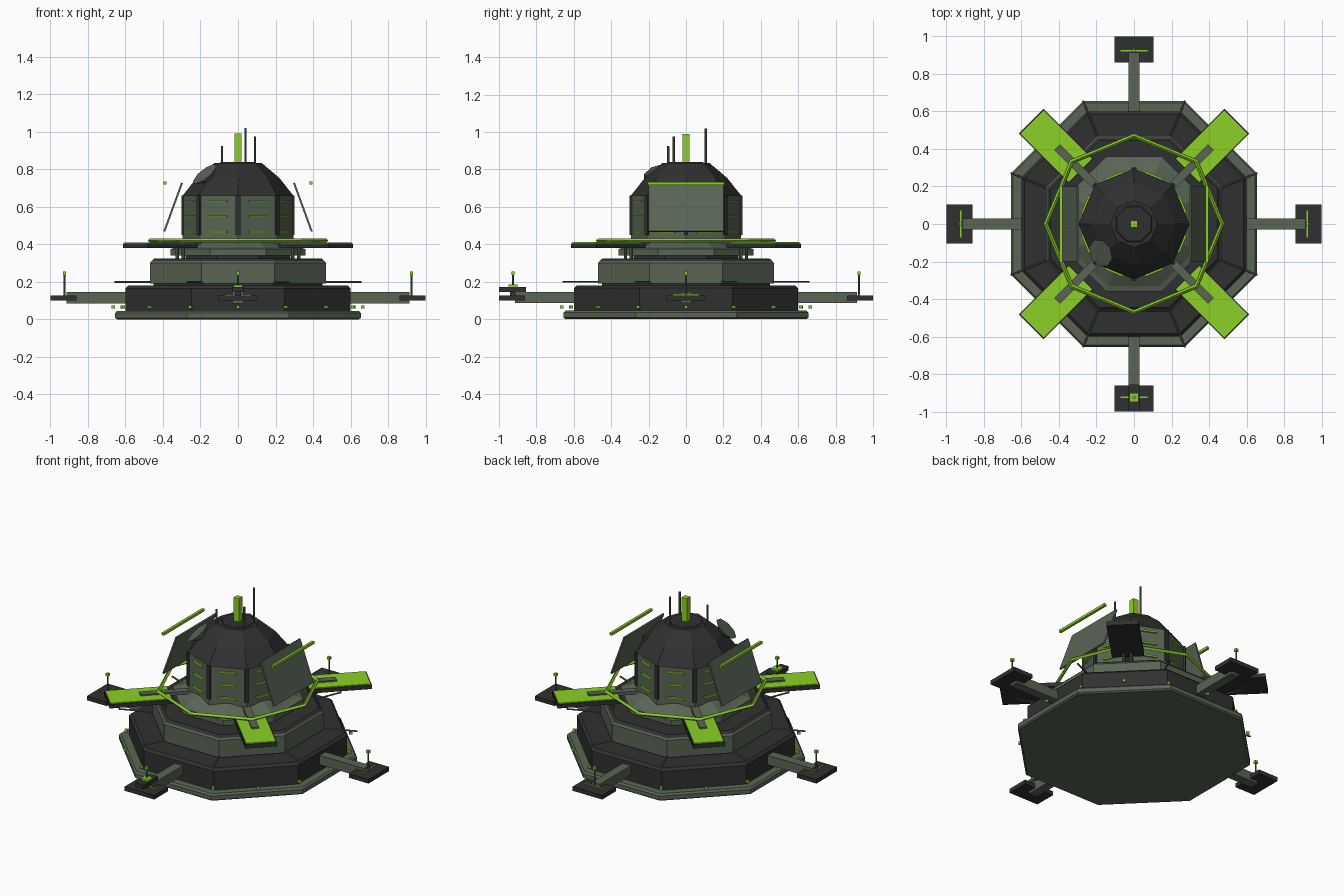
import bpy, bmesh
from math import pi, cos, sin, radians
from mathutils import Vector, Matrix

if "Cube" in bpy.data.objects:
    bpy.data.objects.remove(bpy.data.objects["Cube"])


def mat(name, rgb):
    m = bpy.data.materials.new(name)
    m.diffuse_color = (*rgb, 1)
    m.use_nodes = True
    m.node_tree.nodes["Principled BSDF"].inputs["Base Color"].default_value = m.diffuse_color
    return m


DARK = mat("dark_metal", (0.03, 0.03, 0.03))
OLIVE = mat("olive_metal", (0.10, 0.13, 0.09))
LIME = mat("lime_glow", (0.26, 0.64, 0.02))


def finish(bm, name, material, matrix=Matrix()):
    bmesh.ops.recalc_face_normals(bm, faces=bm.faces)
    bm.transform(matrix)
    me = bpy.data.meshes.new(name)
    bm.to_mesh(me)
    bm.free()
    me.materials.append(material)
    ob = bpy.data.objects.new(name, me)
    bpy.context.collection.objects.link(ob)
    return ob


def lathe(name, profile, material, n=8, turn=pi / 8):
    """Closed faceted solid from (corner radius, z) points."""
    bm = bmesh.new()
    rings = [[bm.verts.new((r * cos(turn + 2 * pi * i / n), r * sin(turn + 2 * pi * i / n), z))
              for i in range(n)] for r, z in profile]
    for a, b in zip(rings, rings[1:]):
        for i in range(n):
            j = (i + 1) % n
            bm.faces.new((a[i], a[j], b[j], b[i]))
    bm.faces.new(rings[0])
    bm.faces.new(rings[-1])
    return finish(bm, name, material)


def flat_octagon(name, profile, material):
    """Octagon with a flat side to the front, sized by half-width."""
    return lathe(name, [(r / cos(pi / 8), z) for r, z in profile], material)


def box(name, lo, hi, material, angle=0, matrix=None):
    """Box between two corners, then turned about the z axis."""
    bm = bmesh.new()
    bmesh.ops.create_cube(bm, size=1)
    lo, hi = Vector(lo), Vector(hi)
    bm.transform(Matrix.Translation((lo + hi) / 2) @ Matrix.Diagonal((*(hi - lo), 1)))
    return finish(bm, name, material, Matrix.Rotation(angle, 4, 'Z') @ (matrix or Matrix()))


def rod(name, a, b, r, material, r2=None, n=8, angle=0):
    a, b = Vector(a), Vector(b)
    d = b - a
    bm = bmesh.new()
    bmesh.ops.create_cone(bm, cap_ends=True, segments=n, radius1=r,
                          radius2=r if r2 is None else r2, depth=d.length)
    m = Matrix.Translation((a + b) / 2) @ d.to_track_quat('Z', 'Y').to_matrix().to_4x4()
    return finish(bm, name, material, Matrix.Rotation(angle, 4, 'Z') @ m)


# Stacked octagonal foundation
flat_octagon("base_plate", [(.645, 0), (.655, .008), (.655, .034), (.645, .045)], OLIVE)
flat_octagon("lower_deck", [(.60, .045), (.60, .165), (.585, .18)], DARK)
flat_octagon("deck_gasket", [(.45, .18), (.45, .2)], DARK)
flat_octagon("middle_deck", [(.47, .19), (.47, .30), (.462, .31)], OLIVE)
flat_octagon("middle_deck_roof", [(.462, .31), (.445, .325)], DARK)
flat_octagon("turret_bearing", [(.28, .325), (.28, .34)], DARK)
flat_octagon("turret_collar", [(.36, .34), (.36, .375), (.33, .385), (.26, .43)], OLIVE)

# Tower and stepped dark roof
lathe("tower", [(.295, .40), (.295, .66)], OLIVE, turn=0)
lathe("tower_roof", [(.295, .66), (.22, .755), (.125, .835)], DARK, turn=0)
flat_octagon("roof_cap", [(.10, .83), (.09, .84)], DARK)
box("beacon", (-.018, -.018, .835), (.018, .018, .99), LIME)

# Ribs on tower corners, three light slots on each face
for i in range(8):
    a = i * pi / 4
    box(f"tower_rib_{i}", (.28, -.012, .45), (.302, .012, .66), DARK, a)
    for k, z in enumerate((.465, .55, .63)):
        box(f"light_slot_{i}_{k}", (.262, -.052, z - .005), (.283, .052, z + .005), LIME, a + pi / 8)

# Lime ring around the turret
lathe_ring = [(.482, .42), (.47, .431), (.458, .42), (.47, .409)]
bm = bmesh.new()
rings = [[bm.verts.new((r * cos(i * pi / 4), r * sin(i * pi / 4), z)) for r, z in lathe_ring]
         for i in range(8)]
for i in range(8):
    p, q = rings[i], rings[(i + 1) % 8]
    for j in range(4):
        bm.faces.new((p[j], p[(j + 1) % 4], q[(j + 1) % 4], q[j]))
finish(bm, "turret_ring", LIME)

# Four diagonal landing pads with arms and hanger pegs
for i in range(4):
    a = pi / 4 + i * pi / 2
    box(f"pad_{i}", (.40, -.094, .38), (.775, .094, .405), DARK, a)
    box(f"pad_surface_{i}", (.405, -.088, .405), (.769, .088, .411), LIME, a)
    box(f"pad_arm_{i}", (.26, -.022, .40), (.58, .022, .42), OLIVE, a)
    for s in (-1, 1):
        rod(f"pad_peg_{i}_{s}", (.435, s * .022, .32), (.435, s * .022, .385), .009, OLIVE, angle=a)

# Four outrigger arms with feet and signal posts
for i in range(4):
    a = i * pi / 2
    box(f"outrigger_arm_{i}", (.585, -.029, .085), (.915, .029, .145), OLIVE, a)
    box(f"outrigger_foot_{i}", (.86, -.105, .10), (1.0, .105, .127), DARK, a)
    box(f"foot_light_{i}", (.921, -.072, .125), (.929, .072, .133), LIME, a)
    rod(f"signal_post_{i}", (.925, 0, .12), (.925, 0, .24), .005, OLIVE, angle=a)
    box(f"signal_lamp_{i}", (.916, -.009, .237), (.934, .009, .254), LIME, a)

# Docking block on the front foot
box("front_dock", (-.029, -1.0, .145), (.029, -.855, .172), DARK)
box("front_dock_stem", (-.015, -.94, .12), (.015, -.91, .147), DARK)
box("front_dock_light", (-.025, -.95, .17), (.025, -.90, .184), LIME)

# Studs round the base, radial pipes at the deck corners
for i in range(16):
    box(f"base_stud_{i}", (.656, -.008, .058), (.674, .008, .074), LIME, i * pi / 8)
for i in range(8):
    rod(f"deck_pipe_{i}", (.48, 0, .2), (.712, 0, .2), .005, OLIVE, angle=pi / 8 + i * pi / 4)

# Leaning side shields and the floating light bars beside them
for s, side in ((1, "right"), (-1, "left")):
    lean = Matrix.Translation((.346, 0, .598)) @ Matrix.Rotation(radians(-20), 4, 'Y')
    box(f"{side}_shield", (-.005, -.2, -.138), (.005, .2, .138), OLIVE, 0 if s > 0 else pi, lean)
    box(f"{side}_light_bar", (s * .39 - .008, -.205, .718), (s * .39 + .008, .205, .734), LIME)

# Antennas
for i, (x, y, z) in enumerate(((-.085, -.095, .925), (.09, -.065, .975), (.04, .105, 1.02))):
    rod(f"antenna_{i}", (x, y, .76), (x, y, z), .006, OLIVE)

# Dish on the front left of the roof
rod("dish", (-.15, -.14, .74), (-.178, -.155, .775), .015, OLIVE, r2=.078)
rod("dish_stem", (-.12, -.12, .71), (-.155, -.143, .746), .012, DARK)
